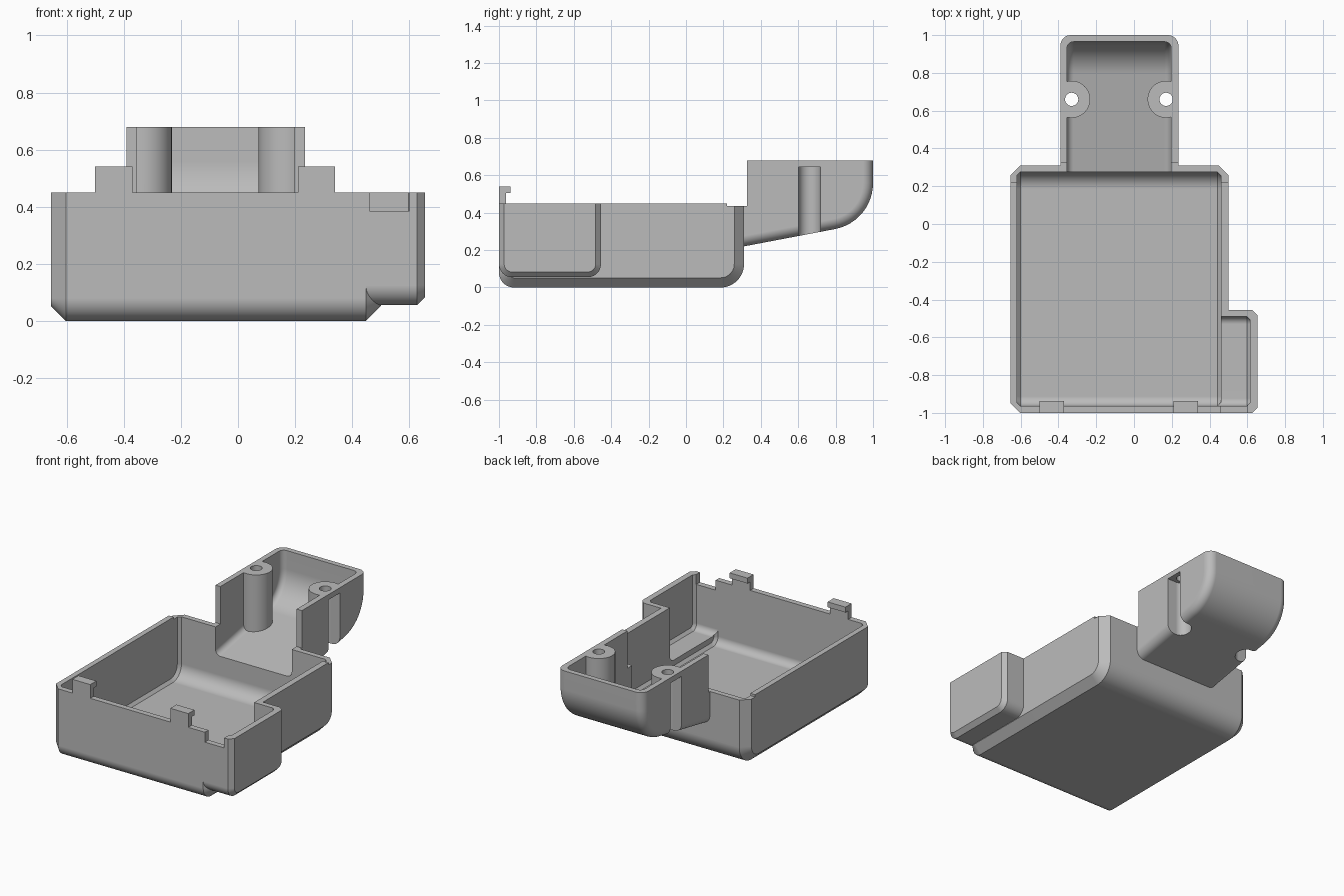
import bpy, bmesh, math
from mathutils import Vector

cube = bpy.data.objects.get("Cube")
if cube:
    bpy.data.objects.remove(cube, do_unlink=True)

grey = bpy.data.materials.new("plain grey")
grey.use_nodes = True
COLOUR = (0.5, 0.5, 0.5, 1)
grey.diffuse_color = COLOUR
grey.node_tree.nodes["Principled BSDF"].inputs["Base Color"].default_value = COLOUR


def make(name, bm):
    bmesh.ops.recalc_face_normals(bm, faces=bm.faces)
    mesh = bpy.data.meshes.new(name)
    bm.to_mesh(mesh)
    bm.free()
    mesh.materials.append(grey)
    obj = bpy.data.objects.new(name, mesh)
    bpy.context.collection.objects.link(obj)
    return obj


def fillet(a, corner, b, r, n=12):
    """Points of an arc rounding the corner between a and b."""
    a, c, b = Vector(a), Vector(corner), Vector(b)
    u, v = (a - c).normalized(), (b - c).normalized()
    half = u.angle(v) / 2
    centre = c + (u + v).normalized() * (r / math.sin(half))
    start = c + u * (r / math.tan(half)) - centre
    end = c + v * (r / math.tan(half)) - centre
    total = start.angle_signed(end)
    pts = []
    for i in range(n + 1):
        t = -total * i / n
        s, k = math.sin(t), math.cos(t)
        pts.append(centre + Vector((start.x * k - start.y * s, start.x * s + start.y * k)))
    return pts


def loft(name, profile, slices):
    """Skin side profiles (y, z) inset by d at each x."""
    bm = bmesh.new()
    rings = [[bm.verts.new((x, p[0], p[1])) for p in profile(d)] for x, d in slices]
    for r0, r1 in zip(rings, rings[1:]):
        for i in range(len(r0)):
            j = (i + 1) % len(r0)
            bm.faces.new((r0[i], r0[j], r1[j], r1[i]))
    bm.faces.new(rings[0])
    bm.faces.new(rings[-1])
    return make(name, bm)


def tub(y0, y1, z0, z1, r_front, r_back):
    """Open-top tray profile with rounded lower corners."""
    def profile(d):
        a, b, c, e = (y0 + d, z1), (y0 + d, z0 + d), (y1 - d, z0 + d), (y1 - d, z1)
        return [a, *fillet(a, b, c, r_front - d), *fillet(b, c, e, r_back - d), e]
    return profile


def scoop(y0, y1, lift, z1, r):
    """Sloping-floor profile that curves up at the back."""
    def profile(d):
        def floor(y):
            return 0.22 + 0.19 * (y - 0.31) + (lift + d) * 1.02
        a, b, c, e = (y0, z1), (y0, floor(y0)), (y1 - d, floor(y1 - d)), (y1 - d, z1)
        return [a, b, *fillet(b, c, e, r - d), e]
    return profile


def chamfered(x0, x1, c):
    return [(x0, c), (x0 + c, 0), (x1 - c, 0), (x1, c)]


def rounded(x0, x1, r, n=8):
    side = [(r - r * math.cos(t), r - r * math.sin(t))
            for t in (math.pi / 2 * i / n for i in range(n + 1))]
    return [(x0 + x, d) for x, d in side] + [(x1 - x, d) for x, d in reversed(side)]


def box(name, x, y, z):
    bm = bmesh.new()
    bmesh.ops.create_cube(bm, size=1)
    for v in bm.verts:
        v.co = [(lo + hi) / 2 + c * (hi - lo) for c, (lo, hi) in zip(v.co, (x, y, z))]
    return make(name, bm)


def cylinder(name, x, y, r, z0, z1):
    bm = bmesh.new()
    bmesh.ops.create_cone(bm, cap_ends=True, segments=48, radius1=r, radius2=r, depth=z1 - z0)
    bmesh.ops.translate(bm, verts=bm.verts, vec=(x, y, (z0 + z1) / 2))
    return make(name, bm)


def select(obj):
    bpy.ops.object.select_all(action="DESELECT")
    obj.select_set(True)
    bpy.context.view_layer.objects.active = obj


def combine(obj, tool, operation, keep=False):
    select(obj)
    mod = obj.modifiers.new("cut", "BOOLEAN")
    mod.operation, mod.solver, mod.object = operation, "EXACT", tool
    bpy.ops.object.modifier_apply(modifier=mod.name)
    bpy.data.objects.remove(tool, do_unlink=True)


def finish(obj):
    select(obj)
    bpy.ops.object.shade_smooth_by_angle(angle=math.radians(30))
    mod = obj.modifiers.new("weighted normals", "WEIGHTED_NORMAL")
    mod.keep_sharp = True


# Outer solids: main tray, side bay and raised rear neck
housing = loft("housing", tub(-1, 0.31, 0, 0.45, 0.08, 0.125), chamfered(-0.655, 0.5, 0.052))
bay = loft("side_bay", tub(-1, -0.455, 0.055, 0.45, 0.07, 0.07),
           [(0.3, 0), (0.627, 0), (0.655, 0.028)])
neck = loft("neck", scoop(0.29, 1, 0, 0.68, 0.25), rounded(-0.39, 0.235, 0.055))
combine(housing, bay, "UNION")
combine(housing, neck, "UNION")

# Lowered rear rim
combine(housing, box("rim_cutter", (-0.8, 0.8), (0.22, 0.325), (0.435, 1)), "DIFFERENCE")

# Hollow interiors
combine(housing, loft("tray_cavity", tub(-0.963, 0.275, 0.038, 1, 0.05, 0.09),
                      chamfered(-0.62, 0.46, 0.018)), "DIFFERENCE")
combine(housing, loft("bay_cavity", tub(-0.963, -0.49, 0.092, 1, 0.04, 0.04),
                      [(0.4, 0), (0.597, 0), (0.615, 0.018)]), "DIFFERENCE")

# Neck interior leaves two screw posts standing
BOSSES = ((-0.33, -1), (0.17, 1))
BOSS_Y = 0.66
neck_cavity = loft("neck_cavity", scoop(0.26, 0.965, 0.037, 1, 0.213), rounded(-0.355, 0.197, 0.035))
for x, side in BOSSES:
    combine(neck_cavity, cylinder("post", x, BOSS_Y, 0.098, 0, 1.2), "DIFFERENCE")
combine(housing, neck_cavity, "DIFFERENCE")

# Screw access slots from outside and below, with holes through the posts
for x, side in BOSSES:
    far = x + side * 0.3
    combine(housing, cylinder("slot_end", x, BOSS_Y, 0.058, -0.1, 0.645), "DIFFERENCE")
    combine(housing, box("slot", (min(x, far), max(x, far)),
                         (BOSS_Y - 0.058, BOSS_Y + 0.058), (-0.1, 0.645)), "DIFFERENCE")
    combine(housing, cylinder("screw_hole", x, BOSS_Y, 0.035, 0.5, 1.2), "DIFFERENCE")

# Cable notch in the front wall of the bay
combine(housing, box("notch", (0.46, 0.6), (-1.1, -0.9), (0.385, 1)), "DIFFERENCE")
finish(housing)

# Hooked clips on the front rim
HOOK = [(-1, 0.45), (-0.963, 0.45), (-0.963, 0.505), (-0.937, 0.505), (-0.937, 0.54), (-1, 0.54)]
for name, x in (("right_clip", -0.5), ("left_clip", 0.21)):
    loft(name, lambda d: HOOK, [(x, 0), (x + 0.13, 0)])
